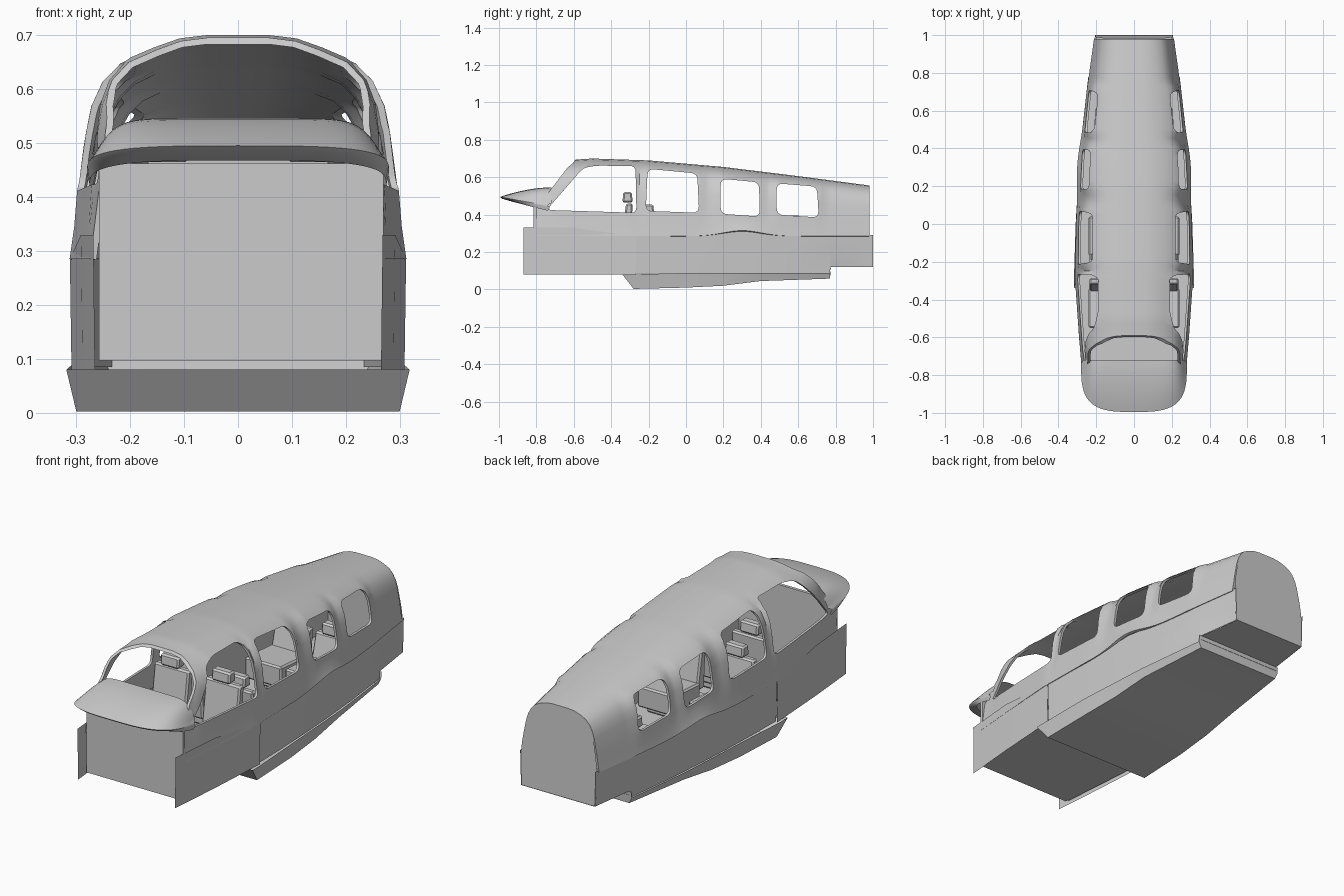
import bpy, bmesh, math
from mathutils import Vector

if "Cube" in bpy.data.objects:
    bpy.data.objects.remove(bpy.data.objects["Cube"])


def make(name, verts, faces, smooth=None):
    me = bpy.data.meshes.new(name)
    me.from_pydata([tuple(v) for v in verts], [], faces)
    ob = bpy.data.objects.new(name, me)
    bpy.context.collection.objects.link(ob)
    if smooth:
        shade(ob, smooth)
    return ob


def activate(ob):
    bpy.ops.object.select_all(action='DESELECT')
    ob.select_set(True)
    bpy.context.view_layer.objects.active = ob


def shade(ob, angle):
    activate(ob)
    bpy.ops.object.shade_smooth_by_angle(angle=math.radians(angle))


def loft(name, rows, flip=False, smooth=35):
    n = len(rows[0])
    faces = []
    for r in range(len(rows) - 1):
        for c in range(n - 1):
            a = r * n + c
            f = (a, a + n, a + n + 1, a + 1)
            faces.append(f[::-1] if flip else f)
    return make(name, [p for row in rows for p in row], faces, smooth)


def interp(x, pts):
    if x <= pts[0][0]:
        return pts[0][1]
    for (a, u), (b, v) in zip(pts, pts[1:]):
        if x <= b:
            return u + (v - u) * (x - a) / (b - a)
    return pts[-1][1]


def rounded(pts, r=0.035, n=4):
    out = []
    for i, p in enumerate(pts):
        p, a, b = Vector(p), Vector(pts[i - 1]), Vector(pts[(i + 1) % len(pts)])
        s, e = p + (a - p).normalized() * r, p + (b - p).normalized() * r
        for k in range(n + 1):
            t = k / n
            out.append(s * (1 - t) ** 2 + p * 2 * t * (1 - t) + e * t * t)
    return out


def prism(name, poly, x0, x1):
    """Extrude a (y, z) outline along x."""
    n = len(poly)
    v = [(x, p[0], p[1]) for x in (x0, x1) for p in poly]
    f = [tuple(range(n)), tuple(range(2 * n - 1, n - 1, -1))]
    f += [(i, i + n, (i + 1) % n + n, (i + 1) % n) for i in range(n)]
    ob = make(name, v, f)
    bm = bmesh.new()
    bm.from_mesh(ob.data)
    bmesh.ops.recalc_face_normals(bm, faces=bm.faces)
    bm.to_mesh(ob.data)
    bm.free()
    return ob


# Fuselage guide curves: half width and roof height along y
WIDTH = [(-0.87, 0.264), (-0.6, 0.287), (-0.3, 0.308), (0, 0.303), (0.4, 0.279), (0.7, 0.247), (1, 0.205)]
ROOF = [(-0.58, 0.695), (-0.5, 0.7), (-0.2, 0.69), (0.2, 0.655), (0.6, 0.606), (0.98, 0.556)]
SECTION = [(1, 0), (0.985, 0.15), (0.955, 0.31), (0.89, 0.58), (0.845, 0.7), (0.77, 0.81),
           (0.67, 0.89), (0.53, 0.945), (0.37, 0.985), (0.2, 1)]
BULGE = [0, 0, 0.004, 0.01, 0.014, 0.016, 0.012, 0, 0, 0]  # window frames standing proud
WINDOWS = [(-0.7, -0.26), (-0.23, 0.09), (0.17, 0.41), (0.47, 0.73)]


def w(y):
    return interp(y, WIDTH)


def bump(y):
    return math.exp(-((y - 0.3) / 0.14) ** 2)


def frame(y):
    return max(max(0, min(1, (y - a) / 0.025 + 0.5, (b - y) / 0.025 + 0.5)) for a, b in WINDOWS)


# Upper cabin shell
rows = []
for i in range(72):
    y = -0.8 + 1.78 * i / 71
    top, zb = interp(y, ROOF), 0.285 + 0.03 * bump(y)
    half = []
    for k, (u, t) in enumerate(SECTION):
        flare = (0.012 * bump(y) + 0.004) if k == 0 else BULGE[k] * frame(y)
        half.append((w(y) * u + flare, y, zb + (top - zb) * t))
    rows.append(half + [(0, y, top)] + [(-x, q, z) for x, q, z in half[::-1]])
shell = loft("cabin_shell", rows, smooth=None)
mod = shell.modifiers.new("thickness", 'SOLIDIFY')
mod.thickness, mod.offset = 0.012, -1

# Window and windscreen openings
openings = [
    rounded([(-0.745, 0.425), (-0.55, 0.65), (-0.48, 0.662), (-0.27, 0.66), (-0.265, 0.41)], 0.03),
    rounded([(-0.215, 0.42), (-0.205, 0.645), (0.06, 0.62), (0.07, 0.41)]),
    rounded([(0.185, 0.405), (0.185, 0.592), (0.39, 0.573), (0.395, 0.39)]),
    rounded([(0.485, 0.40), (0.485, 0.567), (0.70, 0.55), (0.71, 0.385)]),
    [(-1.3, 0.42), (-0.81, 0.42), (-0.635, 0.65), (-0.605, 0.675), (-0.58, 0.71), (-0.58, 0.9), (-1.3, 0.9)],
]
for i, poly in enumerate(openings):
    cutter = prism("opening_cutter", poly, -0.6, 0.6)
    cutter.hide_render = True
    mod = shell.modifiers.new("opening", 'BOOLEAN')
    mod.operation, mod.solver, mod.object = 'DIFFERENCE', 'EXACT', cutter
activate(shell)
for name in [m.name for m in shell.modifiers]:
    bpy.ops.object.modifier_apply(modifier=name)
for ob in [o for o in bpy.data.objects if o.name.startswith("opening_cutter")]:
    bpy.data.objects.remove(ob)
shade(shell, 35)

# Lower side panels, front and rear on both sides
for s, side in ((1, "right"), (-1, "left")):
    rows = []
    for y, z in ((-0.87, 0.33), (-0.6, 0.33), (-0.27, 0.285)):
        rows.append([(s * (w(y) + 0.001), y, 0.08), (s * (w(y) + 0.004), y, z)])
    loft(f"front_side_panel_{side}", rows, flip=s < 0)
    rows = []
    for y in (-0.27, -0.1, 0.1, 0.3, 0.5, 0.77, 0.772, 1.0):
        z = 0.085 if y < 0.771 else 0.12
        rows.append([(s * (w(y) - 0.004), y, z), (s * (w(y) - 0.001), y, 0.2),
                     (s * (w(y) + 0.001), y, 0.292 + 0.02 * bump(y))])
    loft(f"rear_side_panel_{side}", rows, flip=s < 0)

# Belly pan with sloped front and closed rear
rows = []
for y, z in ((-0.34, 0.08), (-0.28, 0.003), (0.0, 0.01), (0.2, 0.02), (0.4, 0.045), (0.77, 0.058), (0.775, 0.12)):
    a = w(y) + 0.006
    top = 0.12 if y > 0.771 else 0.088
    rows.append([(a, y, top), (a - 0.014, y, z), (-a + 0.014, y, z), (-a, y, top)])
rows[0] = [(0.318, -0.34, 0.08)] * 2 + [(-0.318, -0.34, 0.08)] * 2
rows[1][0], rows[1][3] = (0.318, -0.29, 0.08), (-0.318, -0.29, 0.08)
loft("belly_pan", rows, flip=True, smooth=20)


# Floors, following the taper
def floor(name, ys, z):
    loft(name, [[(w(y) - 0.006, y, z), (-w(y) + 0.006, y, z)] for y in ys])


floor("front_floor", (-0.8, -0.6, -0.3), 0.095)
floor("cabin_floor", (-0.3, 0, 0.4, 0.7, 0.775), 0.1)
floor("tail_floor", (0.77, 1.0), 0.12)

# Rear bulkhead, leaning slightly aft at the bottom
half = [(0.203, 0.12)] + [(w(0.98) * u - 0.001, 0.285 + 0.27 * t) for u, t in SECTION]
outline = half + [(-x, z) for x, z in half[::-1]]
make("rear_bulkhead", [(x, 0.981 + 0.016 * (0.556 - z) / 0.436, z) for x, z in outline],
     [tuple(range(len(outline)))[::-1]])

# Firewall
prism("firewall", [(-0.815, 0.097), (-0.815, 0.462), (-0.8, 0.462), (-0.8, 0.097)], -0.258, 0.27)

# Nose cowl: crowned top running out to a rounded lip
N = 32
outer, crown = [], []
for i in range(N + 1):
    a = math.pi * i / N
    c, s = math.cos(a), max(math.sin(a), 0)
    px = math.copysign(abs(c) ** 0.6, c)
    py = s ** 0.6
    outer.append(Vector((0.28 * px, -0.74 - 0.255 * py, 0.448 + 0.047 * py)))
    crown.append(Vector((0.27 * px, -0.72, 0.546 - 0.085 * abs(px) ** 9)))
rows = []
for k in range(9):
    t = k / 8
    row = []
    for o, c in zip(outer, crown):
        p = c.lerp(o, t)
        p.z = o.z + (c.z - o.z) * (1 - t ** 1.8)
        row.append(p)
    rows.append(row)
rows.append([Vector((o.x * 0.995, o.y + 0.012, o.z - 0.010)) for o in outer])
rows.append([Vector((o.x * 0.98, -0.74 + (o.y + 0.74) * 0.72, o.z - 0.027)) for o in outer])
loft("nose_cowl", rows, flip=False, smooth=45)


# Seats: cushion, leaning back and headrest; d is +1 when facing forward
def seat(name, x, y, top, d):
    def part(label, pts, hw):
        ob = prism(f"{name}_{label}", [(y + d * a, z) for a, z in pts], x - hw, x + hw)
        b = ob.modifiers.new("soft_edges", 'BEVEL')
        b.width, b.segments = 0.008, 1
    part("cushion", [(-0.23, 0.13), (-0.23, 0.235), (-0.02, 0.22), (-0.02, 0.13)], 0.1)
    part("base", [(-0.2, 0.1), (-0.2, 0.14), (-0.03, 0.14), (-0.03, 0.1)], 0.07)
    part("back", [(-0.04, 0.18), (0.0, top), (0.035, top), (0.02, 0.18)], 0.095)
    part("headrest", [(-0.02, top + 0.005), (-0.015, top + 0.06), (0.03, top + 0.06), (0.035, top + 0.005)], 0.05)


for s, side in ((1, "right"), (-1, "left")):
    seat(f"front_seat_{side}", s * 0.14, -0.32, 0.46, 1)
    seat(f"middle_seat_{side}", s * 0.14, -0.19, 0.395, -1)
    seat(f"rear_seat_{side}", s * 0.11, 0.58, 0.335, 1)
